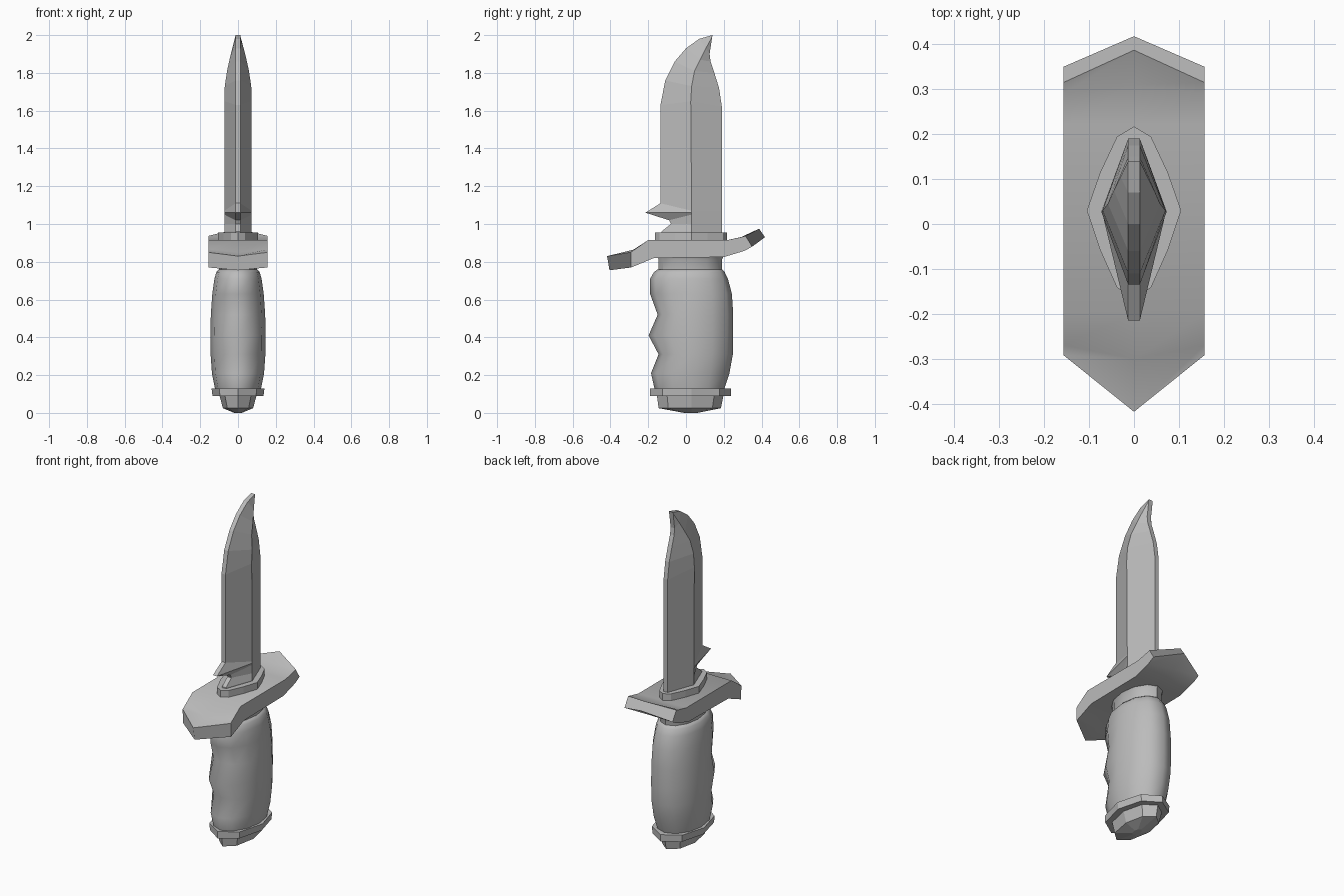
import bpy, bmesh
from math import sin, cos, pi, radians

cube = bpy.data.objects.get("Cube")
if cube:
    bpy.data.objects.remove(cube, do_unlink=True)

steel = bpy.data.materials.new("plain grey")
steel.use_nodes = True
GREY = (0.5, 0.5, 0.5, 1)
steel.diffuse_color = GREY
steel.node_tree.nodes["Principled BSDF"].inputs["Base Color"].default_value = GREY


def loft(name, rings, smooth=None):
    """Skin a stack of equal-length rings and cap both ends."""
    bm = bmesh.new()
    rows = [[bm.verts.new(p) for p in ring] for ring in rings]
    n = len(rows[0])
    for a, b in zip(rows, rows[1:]):
        for i in range(n):
            j = (i + 1) % n
            bm.faces.new((a[i], a[j], b[j], b[i]))
    bm.faces.new(rows[0][::-1])
    bm.faces.new(rows[-1])
    bmesh.ops.recalc_face_normals(bm, faces=bm.faces)
    mesh = bpy.data.meshes.new(name)
    bm.to_mesh(mesh)
    bm.free()
    mesh.materials.append(steel)
    obj = bpy.data.objects.new(name, mesh)
    bpy.context.collection.objects.link(obj)
    if smooth:
        bpy.ops.object.select_all(action="DESELECT")
        obj.select_set(True)
        bpy.context.view_layer.objects.active = obj
        bpy.ops.object.shade_smooth_by_angle(angle=radians(smooth))
    return obj


MID = 0.03


def oval(z, front, back, half, sides=12):
    """Oval ring whose front and back reach differ about the middle line."""
    pts = []
    for i in range(sides):
        a = 2 * pi * i / sides
        reach = back - MID if sin(a) > 0 else MID - front
        pts.append((half * cos(a), MID + reach * sin(a), z))
    return pts


def lens(z, front, back, half):
    """Pointed oval ring used by the collar."""
    quarter = [(1, 0), (0.72, 0.45), (0.36, 0.88), (0, 1)]
    upper = quarter + [(-x, y) for x, y in quarter[-2::-1]]
    outline = upper + [(x, -y) for x, y in upper[-2:0:-1]]
    return [(x * half, MID + y * (back - MID if y > 0 else MID - front), z)
            for x, y in outline]


# Blade: edge (y, z), ridge (y, z, half width), spine (y, z)
EDGE = 0.013
blade_rows = [
    (-.135, .94, .03, .94, .072, .19, .94),
    (-.13, .96, .03, .96, .072, .19, .96),
    (-.08, 1.0, .03, 1.0, .072, .19, 1.0),
    (-.09, 1.02, .03, 1.05, .072, .19, 1.05),
    (-.215, 1.06, .03, 1.06, .072, .19, 1.06),
    (-.135, 1.11, .03, 1.07, .072, .19, 1.07),
    (-.135, 1.63, .025, 1.65, .072, .19, 1.62),
    (-.11, 1.76, .03, 1.73, .07, .175, 1.72),
    (-.06, 1.86, .045, 1.81, .058, .15, 1.80),
    (0, 1.93, .075, 1.87, .045, .13, 1.86),
    (.07, 1.98, .105, 1.93, .03, .125, 1.90),
    (.14, 2.0, .138, 1.99, .014, .137, 1.98),
]
loft("blade", [
    [(-EDGE, fy, fz), (EDGE, fy, fz), (w, ry, rz),
     (EDGE, by, bz), (-EDGE, by, bz), (-w, ry, rz)]
    for fy, fz, ry, rz, w, by, bz in blade_rows])

# Collar between blade and guard
loft("collar", [lens(.90, -.165, .217, .105), lens(.955, -.165, .217, .105)])

# Guard: bent bar with pointed ends; top (y, z) then bottom (y, z)
HALF = 0.157
guard_centre = [
    (-.418, .83, -.405, .755), (-.30, .85, -.29, .77), (-.2, .915, -.17, .82),
    (.22, .915, .2, .825), (.31, .935, .33, .87), (.387, .975, .418, .93)]
guard_side = [
    (-.292, .85, -.29, .77), (-.27, .866, -.265, .78), (-.2, .915, -.17, .82),
    (.22, .915, .2, .825), (.29, .93, .31, .858), (.315, .937, .35, .88)]
loft("guard", [
    [(-HALF, s[0], s[1]), (0, c[0], c[1]), (HALF, s[0], s[1]),
     (HALF, s[2], s[3]), (0, c[2], c[3]), (-HALF, s[2], s[3])]
    for c, s in zip(guard_centre, guard_side)], smooth=35)

# Neck between guard and grip
loft("neck", [oval(.73, -.145, .19, .1), oval(.81, -.145, .19, .1),
              oval(.83, -.15, .2, .11)], smooth=35)

# Grip with finger grooves along the front
grip_rows = [
    (.12, -.165, .2, .12), (.21, -.185, .23, .138), (.31, -.145, .248, .145),
    (.41, -.198, .25, .146), (.52, -.15, .25, .144), (.63, -.19, .243, .136),
    (.71, -.19, .222, .125), (.745, -.17, .205, .115), (.76, -.15, .19, .1)]
loft("grip", [oval(*row) for row in grip_rows], smooth=50)

# Pommel ring and end cap
loft("pommel_ring", [oval(.09, -.19, .237, .135, 8), oval(.13, -.19, .237, .14, 8)])
loft("pommel_cap", [oval(0, -.01, .06, .02, 8), oval(.025, -.145, .185, .08, 8),
                    oval(.1, -.155, .2, .1, 8)])
